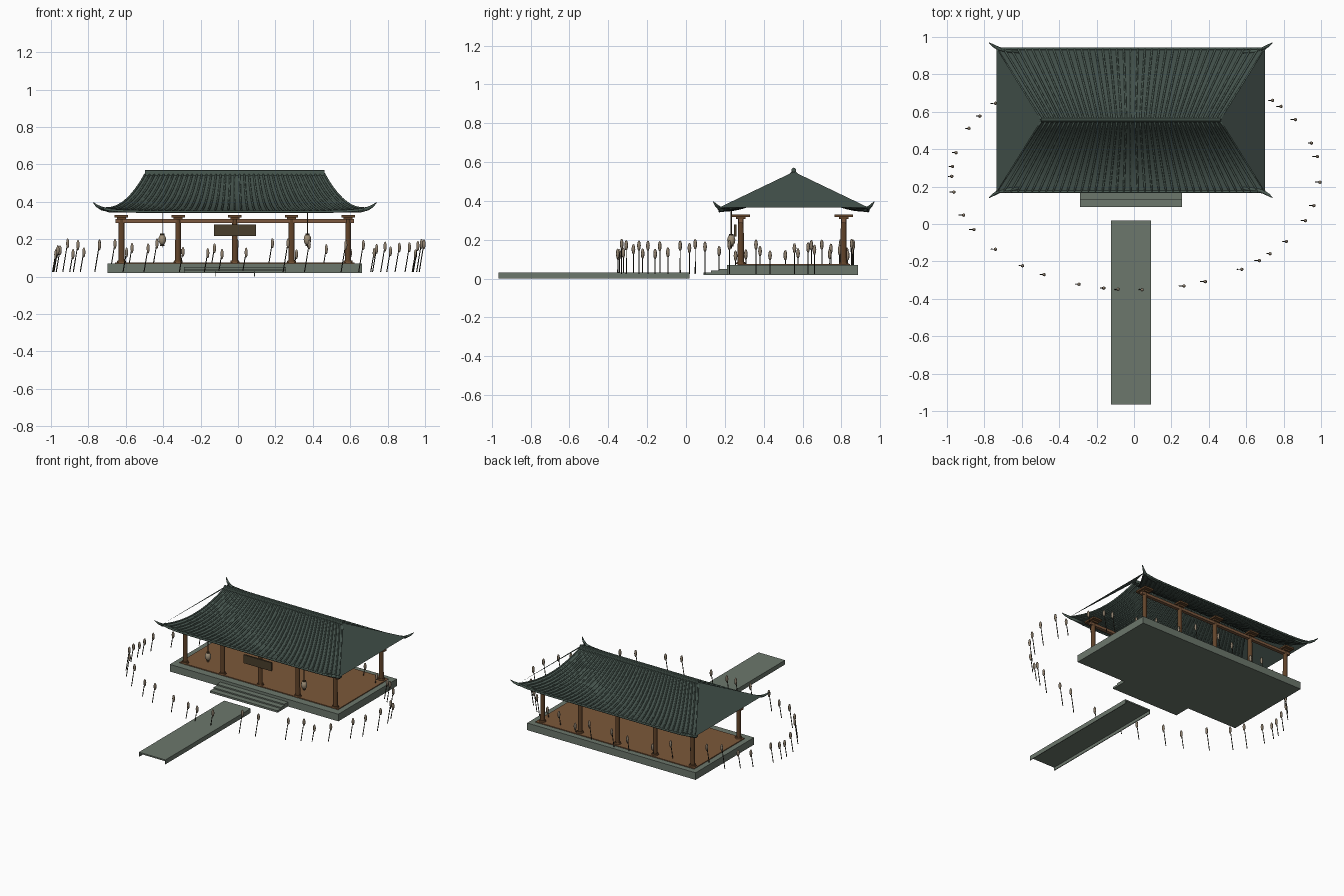
import bpy, bmesh, math, random
from mathutils import Vector

if "Cube" in bpy.data.objects:
    bpy.data.objects.remove(bpy.data.objects["Cube"])

random.seed(4)
CX, CY = -0.017, 0.555            # pavilion centre


def mat(name, r, g, b):
    lin = [(c / 255 / 12.92 if c < 11 else ((c / 255 + .055) / 1.055) ** 2.4) for c in (r, g, b)]
    m = bpy.data.materials.new(name)
    m.diffuse_color = (*lin, 1)
    m.use_nodes = True
    m.node_tree.nodes["Principled BSDF"].inputs["Base Color"].default_value = m.diffuse_color
    return m


STONE = mat("grey_green_stone", 108, 119, 108)
FLOOR = mat("floor_wood", 124, 88, 58)
POST = mat("post_wood", 98, 68, 42)
BEAM = mat("beam_wood", 124, 88, 62)
TILE = mat("roof_tile", 66, 80, 74)
RIB = mat("roof_rib", 72, 88, 80)
SIGN = mat("sign_dark_wood", 74, 62, 44)
LAMP = mat("lantern_paper", 158, 143, 120)
STEM = mat("reed_stem", 50, 48, 38)
HEAD = mat("reed_head", 146, 131, 112)


def finish(name, bm, material, smooth=False):
    me = bpy.data.meshes.new(name)
    bm.to_mesh(me)
    bm.free()
    me.materials.append(material)
    if smooth:
        me.shade_smooth()
    ob = bpy.data.objects.new(name, me)
    bpy.context.collection.objects.link(ob)
    return ob


def add_box(bm, x0, x1, y0, y1, z0, z1):
    for v in bmesh.ops.create_cube(bm, size=1)["verts"]:
        v.co = ((x0 + x1) / 2 + v.co.x * (x1 - x0), (y0 + y1) / 2 + v.co.y * (y1 - y0),
                (z0 + z1) / 2 + v.co.z * (z1 - z0))


def boxes(name, material, *dims):
    bm = bmesh.new()
    for d in dims:
        add_box(bm, *d)
    return finish(name, bm, material)


def add_tube(bm, pts, radii, n=6):
    """Tapered tube along a list of points."""
    rings = []
    pts = [Vector(p) for p in pts]
    for i, p in enumerate(pts):
        d = (pts[min(i + 1, len(pts) - 1)] - pts[max(i - 1, 0)]).normalized()
        a = d.orthogonal() if abs(d.x) > .9 else d.cross(Vector((1, 0, 0)))
        a.normalize()
        b = d.cross(a)
        rings.append([bm.verts.new(p + radii[i] * (a * math.cos(k * math.tau / n) + b * math.sin(k * math.tau / n)))
                      for k in range(n)])
    for r0, r1 in zip(rings, rings[1:]):
        for k in range(n):
            bm.faces.new((r0[k], r0[(k + 1) % n], r1[(k + 1) % n], r1[k]))
    bm.faces.new(rings[0][::-1])
    bm.faces.new(rings[-1])


def add_ball(bm, c, r, rz, u=8, v=6):
    for vert in bmesh.ops.create_uvsphere(bm, u_segments=u, v_segments=v, radius=1)["verts"]:
        vert.co = (c[0] + vert.co.x * r, c[1] + vert.co.y * r, c[2] + vert.co.z * rz)


# Stone platform, steps and walkway (thin deck with side skirts)
boxes("platform", STONE, (CX - .68, CX + .68, .21, .885, .018, .07))
boxes("steps", STONE, *[(CX - .273, CX + .273, .09 + .04 * i, .212, .018, .032 + .009 * i) for i in range(3)])
boxes("walkway", STONE, (CX - .107, CX + .107, -.965, .018, .022, .032),
      (CX - .107, CX - .102, -.965, .018, 0, .022), (CX + .102, CX + .107, -.965, .018, 0, .022))
boxes("floor", FLOOR, (CX - .64, CX + .64, .265, .845, .07, .076))

# Columns with bases, bracket capitals and long beams
cols, caps, beams = bmesh.new(), bmesh.new(), bmesh.new()
for y in (.282, .812):
    for i in range(-2, 3):
        x = CX + i * .303
        add_tube(cols, [(x, y, .074), (x, y, .315)], [.016, .015], 12)
        add_tube(cols, [(x, y, .074), (x, y, .086)], [.025, .022], 12)
        add_box(caps, x - .024, x + .024, y - .024, y + .024, .306, .317)
        add_box(caps, x - .036, x + .036, y - .048, y + .048, .317, .33)
    add_box(beams, CX - .637, CX + .637, y - .012, y + .012, .287, .307)
finish("columns", cols, POST)
finish("bracket_capitals", caps, POST)
finish("beams", beams, BEAM)


# Curved front and back roof slopes
def slope(u, t, s, lift=0):
    z = .347 + .2 * (1 - t) ** 2.2 + .018 * t * t * abs(u) ** 10
    return Vector((CX + u * (.478 + .239 * t), CY + s * (.005 + .377 * t), z + lift))


NU, NT, RIBS = 24, 10, 38
sheet, ribs = bmesh.new(), bmesh.new()
for s in (-1, 1):
    g = [[sheet.verts.new(slope(-1 + 2 * i / NU, j / NT, s)) for j in range(NT + 1)] for i in range(NU + 1)]
    for i in range(NU):
        for j in range(NT):
            q = (g[i][j], g[i][j + 1], g[i + 1][j + 1], g[i + 1][j])
            sheet.faces.new(q if s < 0 else q[::-1])
    for i in range(RIBS + 1):
        add_tube(ribs, [slope(-1 + 2 * i / RIBS, j / NT, s, .002) for j in range(NT + 1)], [.0055] * (NT + 1))
finish("roof_slopes", sheet, TILE, True)
bmesh.ops.recalc_face_normals(ribs, faces=ribs.faces)
finish("tile_ribs", ribs, RIB).data.shade_smooth()

# Flat triangular roof ends
ends = bmesh.new()
for s in (-1, 1):
    p = [(CX + s * .717, CY - s * .384, .366), (CX + s * .717, CY + s * .384, .366), (CX + s * .478, CY, .55)]
    ends.faces.new([ends.verts.new(c) for c in p])
finish("roof_ends", ends, TILE)

# Ridge cap, eave trim and upturned corner horns
ridge = bmesh.new()
add_box(ridge, CX - .48, CX + .48, CY - .012, CY + .012, .54, .563)
add_tube(ridge, [(CX - .48, CY, .56), (CX + .48, CY, .56)], [.011, .011], 8)
finish("ridge_cap", ridge, RIB)
trim, horns = bmesh.new(), bmesh.new()
for s in (-1, 1):
    add_tube(trim, [slope(-1 + i / 12, 1, s) for i in range(25)], [.007] * 25)
    for sx in (-1, 1):
        path = [(.60, .365, .350), (.67, .372, .353), (.71, .384, .363), (.738, .400, .378), (.757, .414, .396)]
        add_tube(horns, [(CX + sx * a, CY + s * b, c) for a, b, c in path], [.008, .011, .010, .007, .002], 8)
for bm in (trim, horns):
    bmesh.ops.recalc_face_normals(bm, faces=bm.faces)
finish("eave_trim", trim, RIB, True)
finish("corner_horns", horns, RIB, True)

# Hanging sign board and lanterns
boxes("sign_board", SIGN, (CX - .112, CX + .112, .248, .260, .217, .278))
paper, cords = bmesh.new(), bmesh.new()
for x in (CX - .388, CX + .388):
    add_ball(paper, (x, .233, .198), .021, .03, 10, 8)
    add_tube(cords, [(x, .233, .155), (x, .233, .35)], [.003, .003])
    for z in (.168, .226):
        add_tube(cords, [(x, .233, z - .004), (x, .233, z + .004)], [.011, .011], 8)
finish("lanterns", paper, LAMP, True)
finish("lantern_cords", cords, SIGN)

# Ring of leaning reeds around the pavilion
ANGLES = [148, 155, 168, 175, 180, 188, 200, 208, 220, 232, 240, 252, 260, 264.5, 272, 285, 292, 305, 312,
          317, 325, 337, 345, 357, 10, 17, 30, 38, 42, 53, 62, 72, 80, 91, 98, 109, 117, 126, 133, 140]
stems, heads = bmesh.new(), bmesh.new()
for a in ANGLES:
    a = math.radians(a)
    x, y, h = .983 * math.cos(a), .255 + .607 * math.sin(a), random.uniform(.14, .21)
    lean = .15 * (h - .03)
    add_tube(stems, [(x - lean / 2, y, .025), (x + lean / 2, y, h - .02)], [.003, .0025], 5)
    add_ball(heads, (x + lean / 2, y, h - .027), .0095, .027, 6, 6)
finish("reed_stems", stems, STEM)
finish("reed_heads", heads, HEAD, True)
